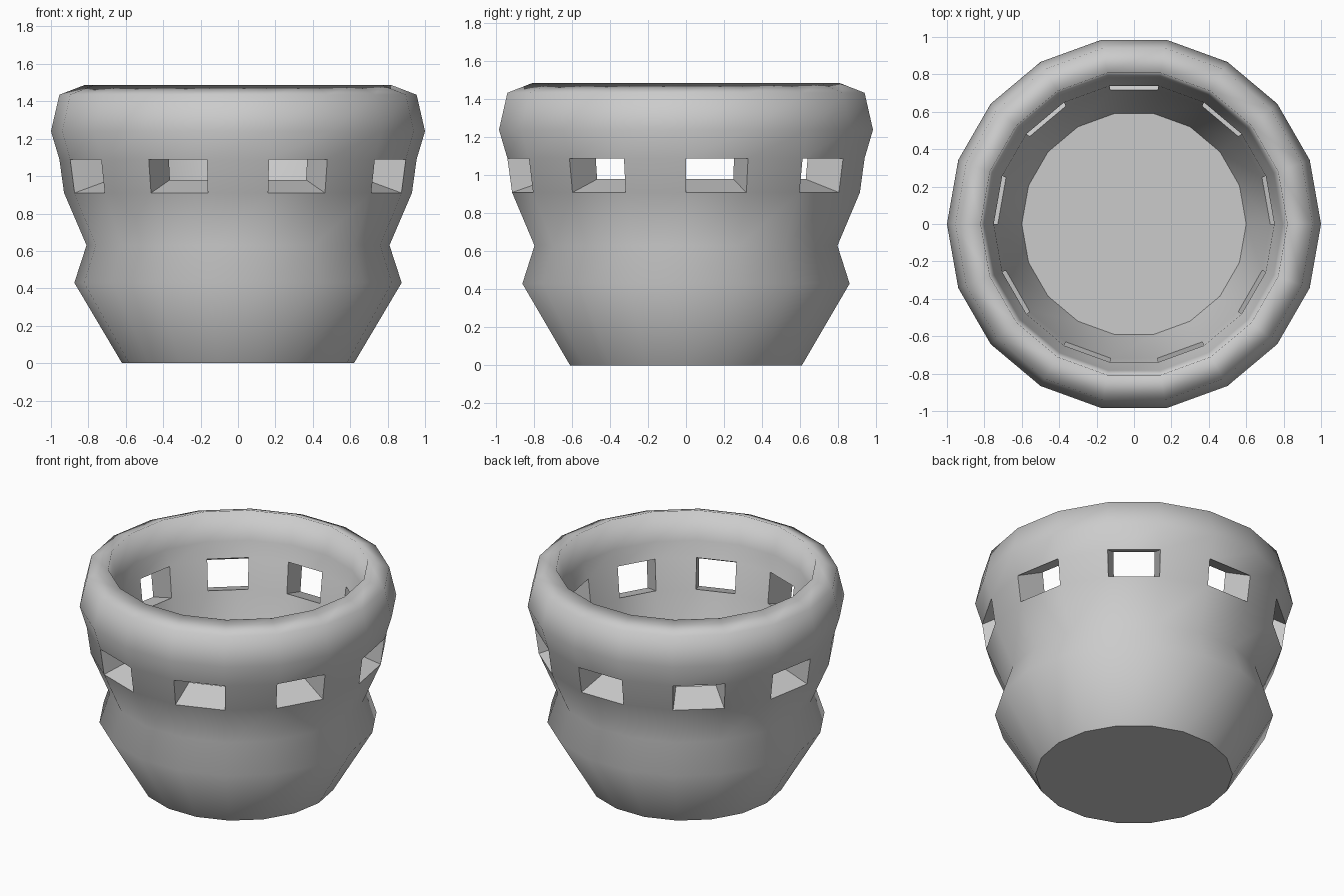
import bpy, bmesh
from math import cos, sin, tau

if "Cube" in bpy.data.objects:
    bpy.data.objects.remove(bpy.data.objects["Cube"])

SIDES = 18
# (radius, height) from the base, up the outside, over the rim, down to the floor
PROFILE = [(0.62, 0.0), (0.875, 0.43), (0.81, 0.63), (0.93, 0.91), (0.955, 1.09),
           (1.0, 1.24), (0.955, 1.435), (0.82, 1.487), (0.795, 1.29),
           (0.75, 1.19), (0.728, 0.98), (0.60, 0.63)]
OUT_LOW, OUT_HIGH, IN_HIGH, IN_LOW = 3, 4, 9, 10   # profile rows framing the windows

bm = bmesh.new()
rings = [[bm.verts.new((r * cos(tau * i / SIDES), r * sin(tau * i / SIDES), z))
          for i in range(SIDES)] for r, z in PROFILE]


def quad(a, b, c, d, smooth=True):
    bm.faces.new((a, b, c, d)).smooth = smooth


# walls, leaving every second panel open in the window band
for k in range(len(rings) - 1):
    for i in range(SIDES):
        if k in (OUT_LOW, IN_HIGH) and i % 2 == 0:
            continue
        j = (i + 1) % SIDES
        quad(rings[k][i], rings[k][j], rings[k + 1][j], rings[k + 1][i])

# window reveals joining outer and inner openings
for i in range(0, SIDES, 2):
    j = i + 1
    outer = [rings[OUT_LOW][i], rings[OUT_LOW][j], rings[OUT_HIGH][j], rings[OUT_HIGH][i]]
    inner = [rings[IN_LOW][i], rings[IN_LOW][j], rings[IN_HIGH][j], rings[IN_HIGH][i]]
    for n in range(4):
        m = (n + 1) % 4
        quad(outer[n], outer[m], inner[m], inner[n], smooth=False)

# base and inner floor
bm.faces.new(rings[0][::-1]).smooth = False
bm.faces.new(rings[-1]).smooth = False
bmesh.ops.recalc_face_normals(bm, faces=bm.faces[:])

mesh = bpy.data.meshes.new("pot")
bm.to_mesh(mesh)
bm.free()
bpy.context.collection.objects.link(bpy.data.objects.new("pot", mesh))
